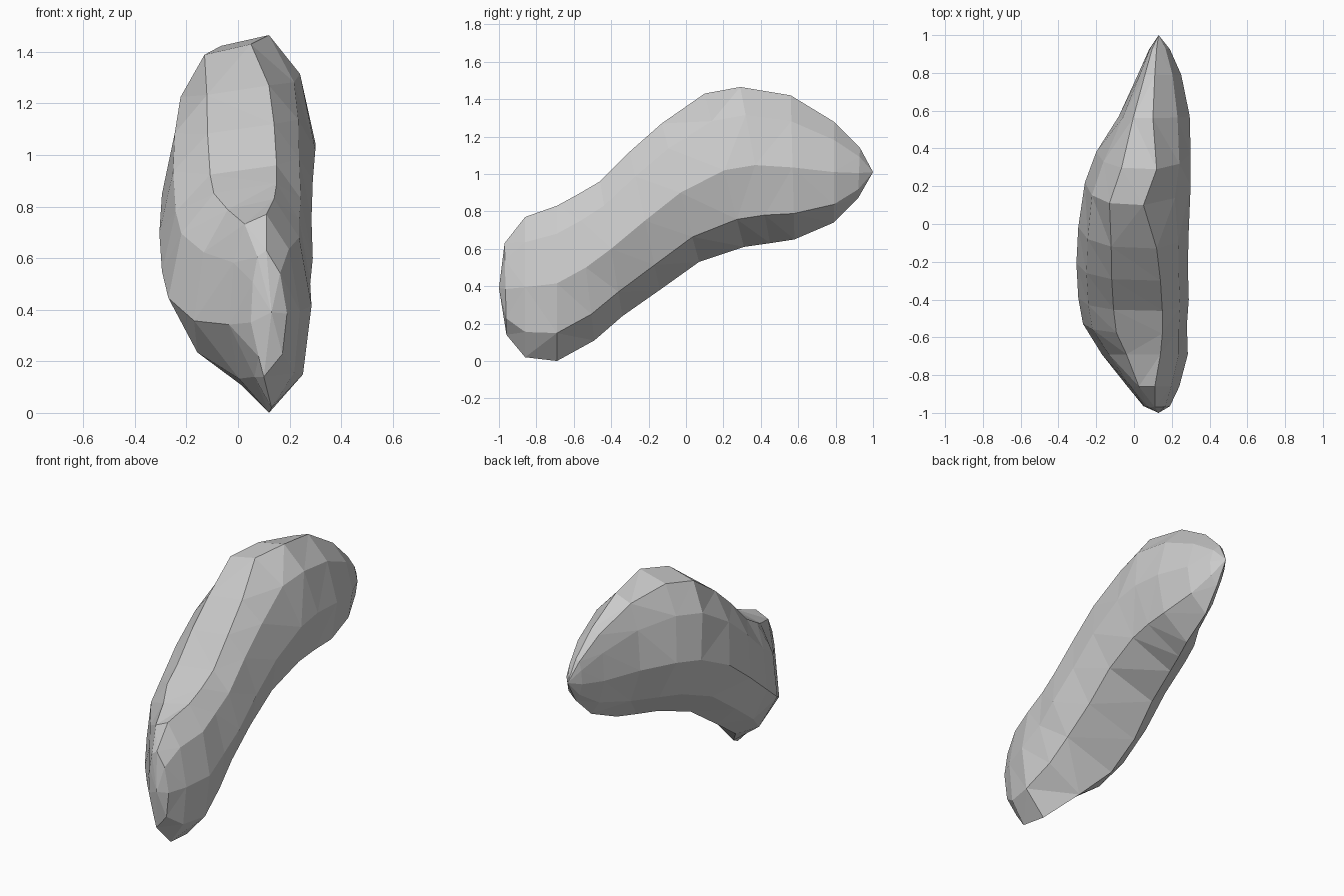
import bpy, bmesh
from mathutils import Vector

if "Cube" in bpy.data.objects:
    bpy.data.objects.remove(bpy.data.objects["Cube"])

# Stations along the bent body, front to back:
# top y, top z, bottom y, bottom z, left x, crest x, keel x, right x
STATIONS = [
    (-.97, .63, -.96, .14, .05, .11, .10, .19),
    (-.86, .77, -.86, .02, -.035, .11, .13, .24),
    (-.69, .83, -.69, .00, -.17, .14, .12, .285),
    (-.58, .89, -.49, .11, -.27, .15, .01, .28),
    (-.46, .96, -.34, .24, -.295, .15, -.11, .29),
    (-.30, 1.12, -.14, .38, -.305, .14, -.12, .285),
    (-.13, 1.27, .07, .53, -.295, .12, -.08, .29),
    (.10, 1.43, .31, .61, -.26, .05, -.02, .30),
    (.29, 1.465, .45, .63, -.20, .12, .03, .30),
    (.56, 1.42, .58, .65, -.08, .10, .08, .295),
    (.79, 1.28, .79, .74, .02, .11, .11, .25),
    (.93, 1.14, .92, .87, .08, .12, .13, .19),
]
FRONT_TIP = (.13, -1.0, .39)
BACK_TIP = (.13, 1.0, 1.01)
SIDES = 9


def section(ty, tz, by, bz, left, crest, keel, right):
    """Nine-sided slice: sloping top, rounded left flank, faceted right."""
    def mix(a, b, t):
        return a + (b - a) * t
    # the front foot is undercut on its left side
    tuck = .6 if by < -.6 else .4
    outline = [
        (crest, 0), (mix(left, crest, .42), .05), (mix(left, crest, .12), .25),
        (left, .57), (mix(left, keel, tuck), .84), (keel, 1),
        (mix(right, keel, .2), .82), (right, .5), (mix(right, crest, .33), .18),
    ]
    return [Vector((x, mix(ty, by, f), mix(tz, bz, f))) for x, f in outline]


# Stone body: loft the slices and close both ends with a fan
bm = bmesh.new()
rings = [[bm.verts.new(p) for p in section(*s)] for s in STATIONS]
for a, b in zip(rings, rings[1:]):
    for i in range(SIDES):
        j = (i + 1) % SIDES
        bm.faces.new((a[i], a[j], b[j], b[i]))
for ring, tip in ((rings[0], FRONT_TIP), (rings[-1], BACK_TIP)):
    v = bm.verts.new(tip)
    for i in range(SIDES):
        bm.faces.new((ring[i], ring[(i + 1) % SIDES], v))
bmesh.ops.triangulate(bm, faces=bm.faces[:], quad_method='SHORT_EDGE')
bmesh.ops.recalc_face_normals(bm, faces=bm.faces[:])

mesh = bpy.data.meshes.new("rock")
bm.to_mesh(mesh)
bm.free()
rock = bpy.data.objects.new("rock", mesh)
bpy.context.collection.objects.link(rock)
